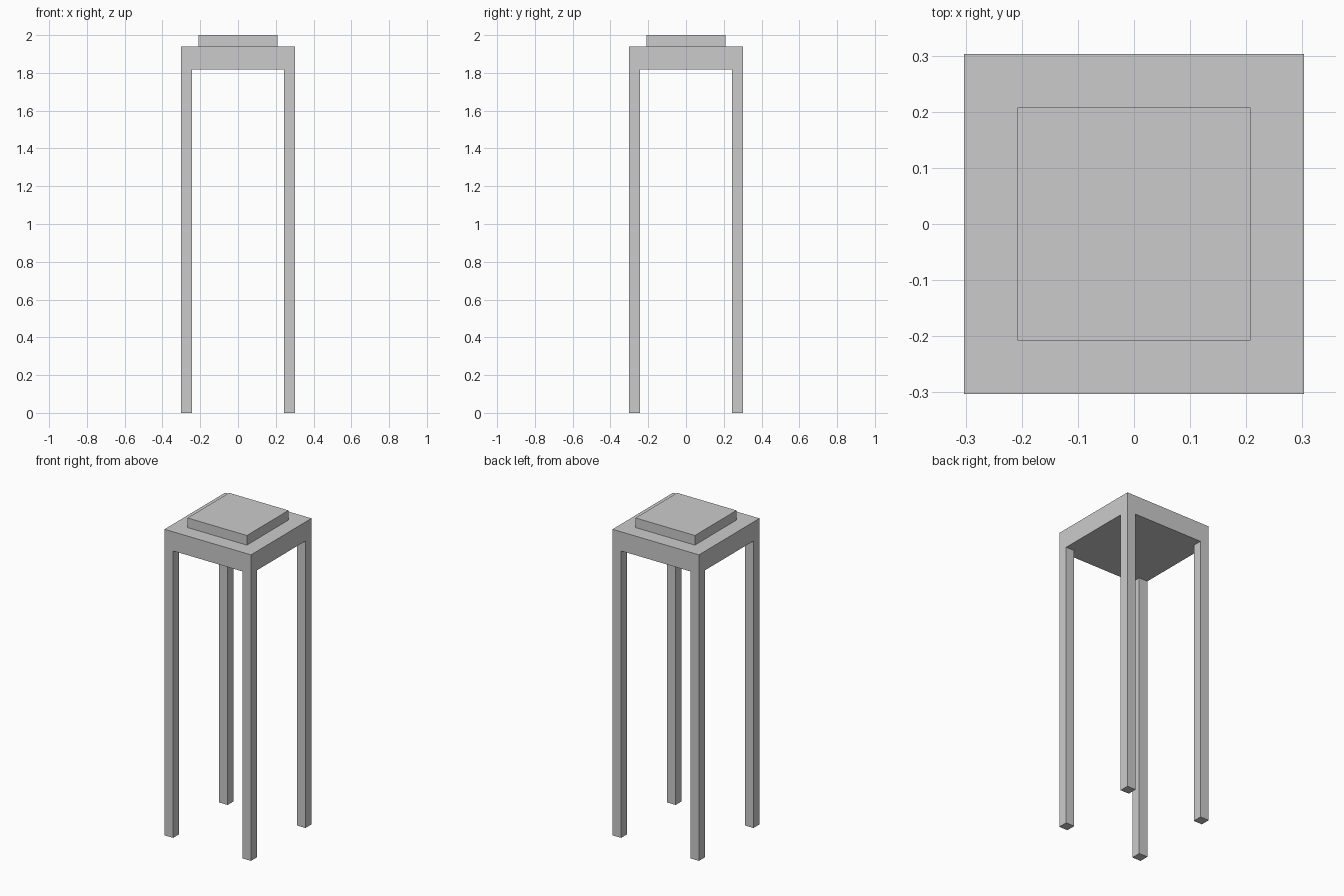
import bpy, bmesh

if "Cube" in bpy.data.objects:
    bpy.data.objects.remove(bpy.data.objects["Cube"])

HALF = 0.303        # half width of the stand
LEG = 0.0606        # leg thickness
UNDERSIDE, SLAB_TOP, CAP_TOP = 1.818, 1.939, 2.0
CAP_HALF = 0.208


def box(bm, lo, hi):
    verts = bmesh.ops.create_cube(bm, size=1)["verts"]
    for v in verts:
        for i in range(3):
            v.co[i] = hi[i] if v.co[i] > 0 else lo[i]


def finish(name, bm):
    bmesh.ops.recalc_face_normals(bm, faces=bm.faces)
    mesh = bpy.data.meshes.new(name)
    bm.to_mesh(mesh)
    bm.free()
    bpy.context.collection.objects.link(bpy.data.objects.new(name, mesh))


# Table slab, cut along the leg lines, with the legs extruded from its corners
bm = bmesh.new()
box(bm, (-HALF, -HALF, UNDERSIDE), (HALF, HALF, SLAB_TOP))
inner = HALF - LEG
for axis in ((1, 0, 0), (0, 1, 0)):
    for side in (-inner, inner):
        bmesh.ops.bisect_plane(bm, geom=bm.verts[:] + bm.edges[:] + bm.faces[:],
                               plane_co=[a * side for a in axis], plane_no=axis)
corners = []
for f in bm.faces:
    c = f.calc_center_median()
    if c.z < UNDERSIDE + 0.001 and abs(c.x) > inner and abs(c.y) > inner:
        corners.append(f)
for f in bmesh.ops.extrude_discrete_faces(bm, faces=corners)["faces"]:
    for v in f.verts:
        v.co.z = 0
finish("table_frame", bm)

# Raised square pad on top
bm = bmesh.new()
box(bm, (-CAP_HALF, -CAP_HALF, SLAB_TOP), (CAP_HALF, CAP_HALF, CAP_TOP))
finish("top_pad", bm)
